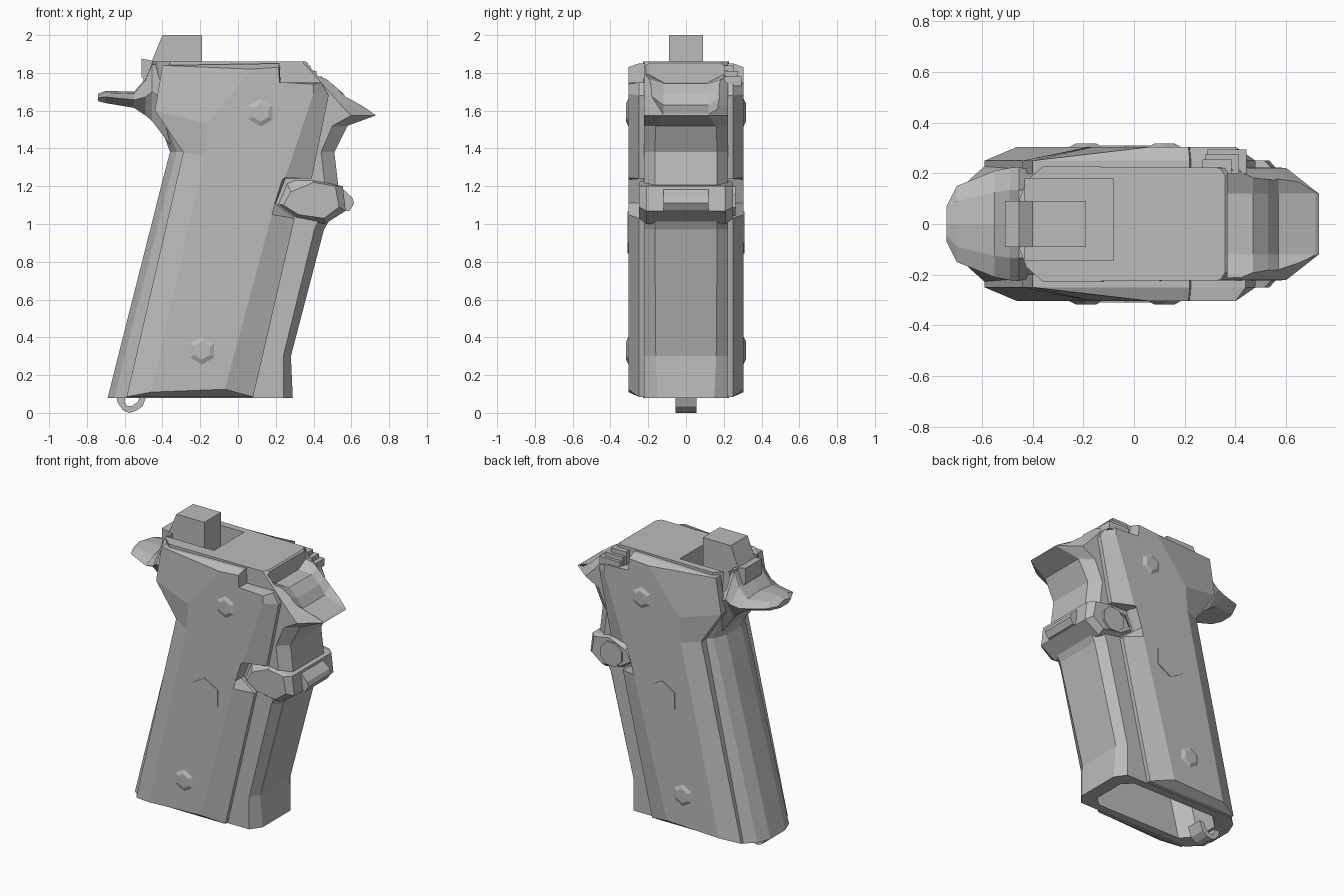
import bpy, bmesh, math

cube = bpy.data.objects.get("Cube")
if cube:
    bpy.data.objects.remove(cube)

grey = bpy.data.materials.new("plain_grey")
grey.use_nodes = True
GREY = (0.5, 0.5, 0.5, 1)
grey.diffuse_color = GREY
grey.node_tree.nodes["Principled BSDF"].inputs["Base Color"].default_value = GREY


def finish(name, bm):
    """Turn a bmesh into a flat shaded object."""
    bmesh.ops.recalc_face_normals(bm, faces=bm.faces)
    mesh = bpy.data.meshes.new(name)
    bm.to_mesh(mesh)
    bm.free()
    mesh.materials.append(grey)
    ob = bpy.data.objects.new(name, mesh)
    bpy.context.collection.objects.link(ob)
    return ob


def loft(name, rings):
    """Skin a list of equal rings and cap both ends."""
    bm = bmesh.new()
    rows = [[bm.verts.new(p) for p in ring] for ring in rings]
    n = len(rows[0])
    for a, b in zip(rows, rows[1:]):
        for i in range(n):
            j = (i + 1) % n
            bm.faces.new((a[i], a[j], b[j], b[i]))
    bm.faces.new(rows[0])
    bm.faces.new(rows[-1])
    return finish(name, bm)


def side_ring(profile, y):
    return [(x, y, z) for x, z in profile]


def box(name, x0, x1, y0, y1, z0, z1):
    profile = [(x0, z0), (x1, z0), (x1, z1), (x0, z1)]
    return loft(name, [side_ring(profile, y0), side_ring(profile, y1)])


def disc(name, x, z, y0, y1, r0, r1, sides, turn):
    """Tapered polygon disc whose axis runs along y."""
    def ring(y, r):
        angles = [turn + math.tau * i / sides for i in range(sides)]
        return [(x + r * math.cos(a), y, z + r * math.sin(a)) for a in angles]
    return loft(name, [ring(y0, r0), ring(y1, r1)])


def cut(target, cutter):
    cutter.hide_render = True
    cutter.hide_viewport = True
    mod = target.modifiers.new(cutter.name, "BOOLEAN")
    mod.operation = "DIFFERENCE"
    mod.solver = "EXACT"
    mod.object = cutter


# Frame: horizontal sections (height, back, front, front chamfer, front half width)
levels = [
    (0.08, -0.69, 0.29, 0.05, 0.15),
    (0.30, -0.635, 0.28, 0.04, 0.16),
    (0.97, -0.465, 0.455, 0.05, 0.165),
    (1.03, -0.45, 0.49, 0.06, 0.165),
    (1.21, -0.405, 0.53, 0.07, 0.165),
    (1.38, -0.36, 0.51, 0.07, 0.165),
    (1.52, -0.41, 0.58, 0.08, 0.16),
    (1.575, -0.43, 0.73, 0.13, 0.12),
    (1.63, -0.44, 0.655, 0.11, 0.15),
    (1.86, -0.46, 0.36, 0.02, 0.19),
]


def frame_section(z, back, front, chamfer, half):
    pts = [(back, 0.08), (back + 0.035, 0.17), (back + 0.1, 0.228),
           (front - chamfer, 0.222), (front, half)]
    return [(x, y, z) for x, y in pts] + [(x, -y, z) for x, y in reversed(pts)]


frame = loft("grip_frame", [frame_section(*lv) for lv in levels])


# Hollows in the bottom and the top of the frame
def magazine_section(z):
    s = 0.25 * z
    pts = [(-0.60, 0.08), (-0.52, 0.17), (0.12, 0.17), (0.18, 0.11)]
    return [(x + s, y, z) for x, y in pts] + [(x + s, -y, z) for x, y in reversed(pts)]


hammer_well = box("hammer_well_cutter", -0.43, -0.08, -0.145, 0.18, 1.66, 1.95)
cut(frame, hammer_well)
cut(frame, loft("magazine_well_cutter", [magazine_section(0.0), magazine_section(0.6)]))

# Scoop down the sloping nose, shallow at the rims
scoop_rim = [(0.37, 1.80), (0.47, 1.772), (0.53, 1.728), (0.57, 1.697), (0.75, 1.575),
             (0.75, 1.95), (0.37, 1.95)]
scoop_mid = [(0.37, 1.75), (0.47, 1.745), (0.53, 1.69), (0.57, 1.63), (0.75, 1.575),
             (0.75, 1.95), (0.37, 1.95)]
cut(frame, loft("nose_scoop_cutter", [side_ring(scoop_rim, -0.212), side_ring(scoop_mid, -0.12),
                                      side_ring(scoop_mid, 0.12), side_ring(scoop_rim, 0.212)]))

# Side panels: lower outline and the raised flat, matched point by point
panel_base = [(-0.59, 0.085), (0.08, 0.085), (0.30, 1.03), (0.20, 1.11),
              (0.25, 1.24), (0.39, 1.24), (0.48, 1.68), (0.44, 1.75),
              (0.225, 1.75), (0.22, 1.85), (-0.40, 1.84), (-0.44, 1.60), (-0.29, 1.38)]
panel_flat = [(-0.46, 0.11), (-0.07, 0.125), (0.18, 1.05), (0.195, 1.11),
              (0.235, 1.235), (0.25, 1.245), (0.40, 1.69), (0.40, 1.74),
              (0.22, 1.75), (0.215, 1.83), (0.07, 1.82), (-0.16, 1.53), (-0.175, 1.36)]

for side, label in ((1, "left"), (-1, "right")):
    loft(label + "_panel", [side_ring(panel_base, side * 0.20),
                            side_ring(panel_base, side * 0.25),
                            side_ring(panel_flat, side * 0.305)])
    # Hexagonal screws and the flush medallion
    for place, x, z in (("upper", 0.12, 1.59), ("lower", -0.19, 0.33)):
        disc(f"{label}_{place}_screw", x, z, side * 0.302, side * 0.317,
             0.08, 0.048, 6, math.pi / 6)
    disc(label + "_medallion", -0.035, 0.955, side * 0.301, side * 0.3095,
         0.112, 0.112, 6, math.pi / 6)

# Spur at the back, blending into the frame
spur = [(-0.74, 0.07, 1.65, 1.69), (-0.70, 0.15, 1.64, 1.705),
        (-0.55, 0.21, 1.615, 1.70), (-0.49, 0.222, 1.575, 1.77),
        (-0.455, 0.225, 1.545, 1.855), (-0.36, 0.20, 1.42, 1.855)]


def spur_section(x, w, low, high):
    mid = low + 0.5 * (high - low)
    return [(x, -w, mid), (x, -w * 0.6, high - 0.01), (x, 0, high), (x, w * 0.6, high - 0.01),
            (x, w, mid), (x, w * 0.6, low), (x, -w * 0.6, low)]


cut(loft("rear_spur", [spur_section(*s) for s in spur]), hammer_well)

# Hammer
hammer = [(-0.45, 1.67), (-0.51, 1.78), (-0.51, 1.875), (-0.455, 1.865),
          (-0.40, 2.0), (-0.19, 2.0), (-0.19, 1.67)]
loft("hammer", [side_ring(hammer, -0.09), side_ring(hammer, 0.09)])

# Faceted boss at the trigger, with a smaller raised face on each side
boss_core = [(0.25, 1.235), (0.20, 1.11), (0.30, 1.03), (0.46, 1.0),
             (0.57, 1.07), (0.555, 1.20), (0.39, 1.235)]
boss_face = [(0.28, 1.17), (0.24, 1.10), (0.32, 1.05), (0.455, 1.03),
             (0.535, 1.09), (0.515, 1.20), (0.40, 1.22)]
loft("trigger_boss", [side_ring(boss_face, -0.25), side_ring(boss_core, -0.21),
                      side_ring(boss_core, 0.21), side_ring(boss_face, 0.25)])
nose = [(0.50, 1.07), (0.59, 1.07), (0.615, 1.11), (0.605, 1.14), (0.55, 1.19)]
loft("trigger_nose", [side_ring(nose, -0.12), side_ring(nose, 0.12)])
disc("release_button", 0.38, 1.12, 0.23, 0.262, 0.085, 0.085, 8, math.pi / 8)

# Stepped thumb lever on the left
for i in range(3):
    box(f"lever_step_{i + 1}", 0.27 + 0.01 * i, 0.385 + 0.03 * i, 0.20, 0.255 + 0.02 * i,
        1.73, 1.84 - 0.03 * i)

# Lanyard loop under the heel
outer = [(-0.65, 0.10), (-0.635, 0.05), (-0.61, 0.015), (-0.575, 0.0),
         (-0.54, 0.01), (-0.505, 0.035), (-0.48, 0.10)]
inner = [(-0.515, 0.10), (-0.53, 0.06), (-0.56, 0.037), (-0.585, 0.037),
         (-0.6, 0.055), (-0.598, 0.10)]
loop = outer + inner
loft("lanyard_loop", [side_ring(loop, -0.055), side_ring(loop, 0.055)])
